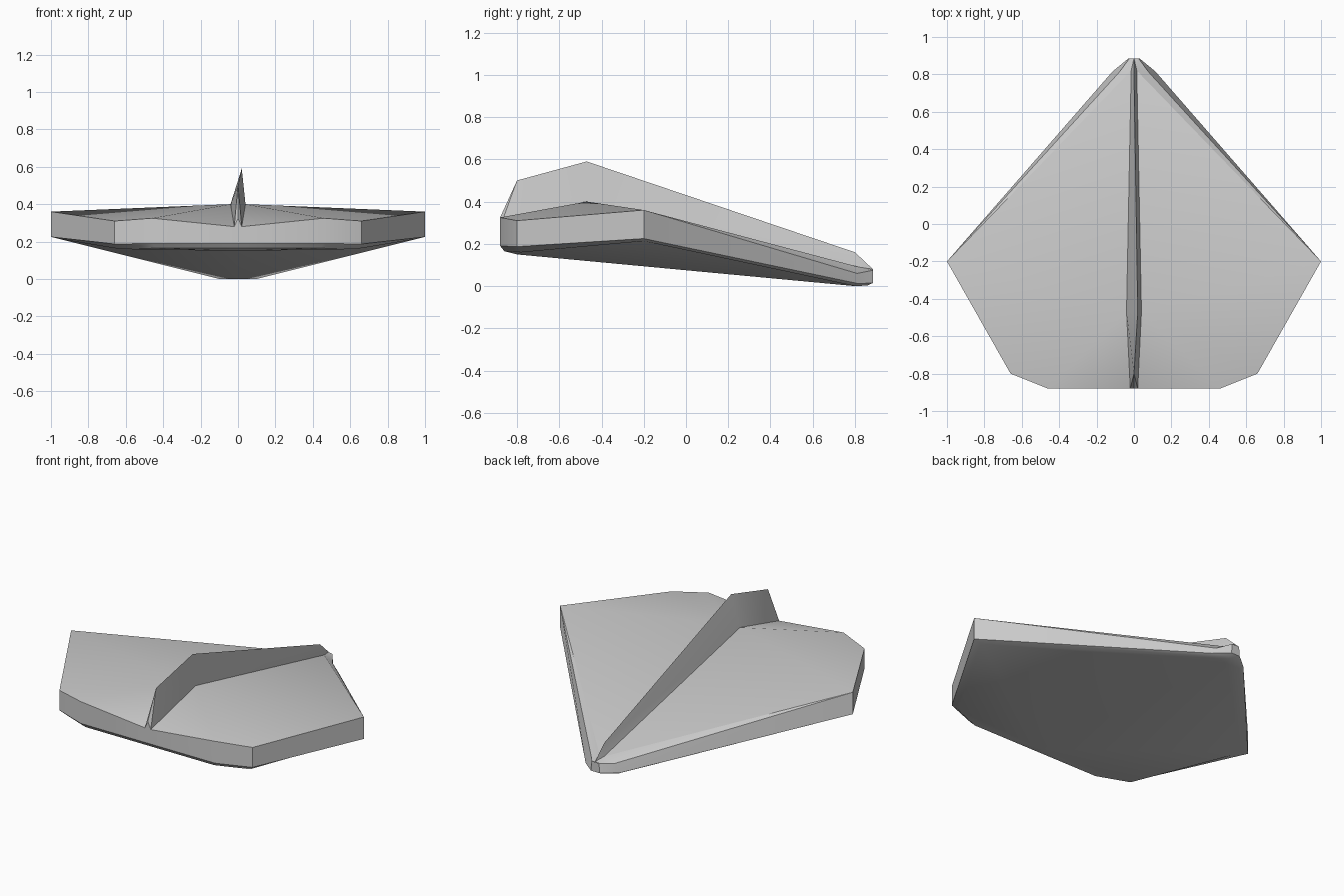
import bpy, bmesh

if "Cube" in bpy.data.objects:
    bpy.data.objects.remove(bpy.data.objects["Cube"])

# Half outlines, rear centre -> rear -> corner -> wing tip -> nose shoulder -> nose
RIM_TOP = [(.02, -.88, .28), (.46, -.88, .325), (.66, -.80, .31),
           (1, -.20, .36), (.08, .81, .06), (.025, .885, .075)]
RIM_LOW = [(.02, -.88, .19), (.46, -.88, .19), (.66, -.80, .187),
           (1, -.20, .225), (.115, .815, .012), (.03, .885, .015)]
BELLY = [(.02, -.86, .165), (.44, -.86, .165), (.63, -.78, .16),
         (.95, -.20, .213), (.10, .80, .0), (.03, .86, .003)]
# Where the fin meets the deck: rear, highest point, front
ROOT = [(.02, -.88, .28), (.04, -.47, .40), (.015, .82, .09), (.01, .885, .077)]
# Top edge of the fin, rear to front
FIN_TOP = [(0, -.88, .325), (0, -.80, .50), (.02, -.47, .59),
           (0, .80, .16), (0, .885, .08)]


def verts(bm, pts, s):
    return [bm.verts.new((s * x, y, z)) for x, y, z in pts]


def finish(name, bm, angle):
    bmesh.ops.remove_doubles(bm, verts=bm.verts, dist=1e-4)
    bmesh.ops.recalc_face_normals(bm, faces=bm.faces)
    me = bpy.data.meshes.new(name)
    bm.to_mesh(me)
    bm.free()
    ob = bpy.data.objects.new(name, me)
    bpy.context.collection.objects.link(ob)
    bpy.ops.object.select_all(action='DESELECT')
    ob.select_set(True)
    bpy.context.view_layer.objects.active = ob
    bpy.ops.object.shade_smooth_by_angle(angle=angle)


# Hull: side band, chamfer, shallow V belly and creased deck
bm = bmesh.new()
ends = []
for s in (1, -1):
    t, l, b, r = (verts(bm, p, s) for p in (RIM_TOP, RIM_LOW, BELLY, ROOT))
    keel = verts(bm, [(0, -.80, .15), (0, .80, 0)], 1)
    for up, low in ((t, l), (l, b)):
        for i in range(5):
            bm.faces.new((up[i], up[i + 1], low[i + 1], low[i]))
    for i in range(3):
        bm.faces.new((keel[0], b[i], b[i + 1]))
    bm.faces.new((keel[0], b[3], keel[1]))
    bm.faces.new((keel[1], b[3], b[4]))
    bm.faces.new((keel[1], b[4], b[5]))
    for f in ((r[1], r[0], t[1]), (r[1], t[1], t[2]), (r[1], t[2], t[3]),
              (r[1], t[3], r[2]), (r[2], t[3], t[4]), (r[2], t[4], t[5]),
              (r[2], t[5], r[3])):
        bm.faces.new(f)
    ends.append((t, l, b, keel, r))
# Middle strips joining the two halves
R, L = ends
for k in (0, 5):
    for j in (0, 1):
        bm.faces.new((R[j][k], R[j + 1][k], L[j + 1][k], L[j][k]))
    kv = R[3][0 if k == 0 else 1]
    bm.faces.new((R[2][k], L[2][k], kv))
finish("hull", bm, .6)

# Fin: thin blade running from the tail to the nose
bm = bmesh.new()
for s in (1, -1):
    r = verts(bm, ROOT, s)
    p = verts(bm, FIN_TOP, 1)
    for f in ((r[0], p[0], p[1]), (r[0], p[1], r[1]), (r[1], p[1], p[2]),
              (r[1], p[2], p[3]), (r[1], p[3], r[2]),
              (r[2], p[3], p[4]), (r[2], p[4], r[3])):
        bm.faces.new(f)
    if s == 1:
        rear, front = (r[0], p[0]), (r[3], p[4])
    else:
        bm.faces.new((rear[0], rear[1], r[0]))
        bm.faces.new((front[0], front[1], r[3]))
finish("fin", bm, .6)
